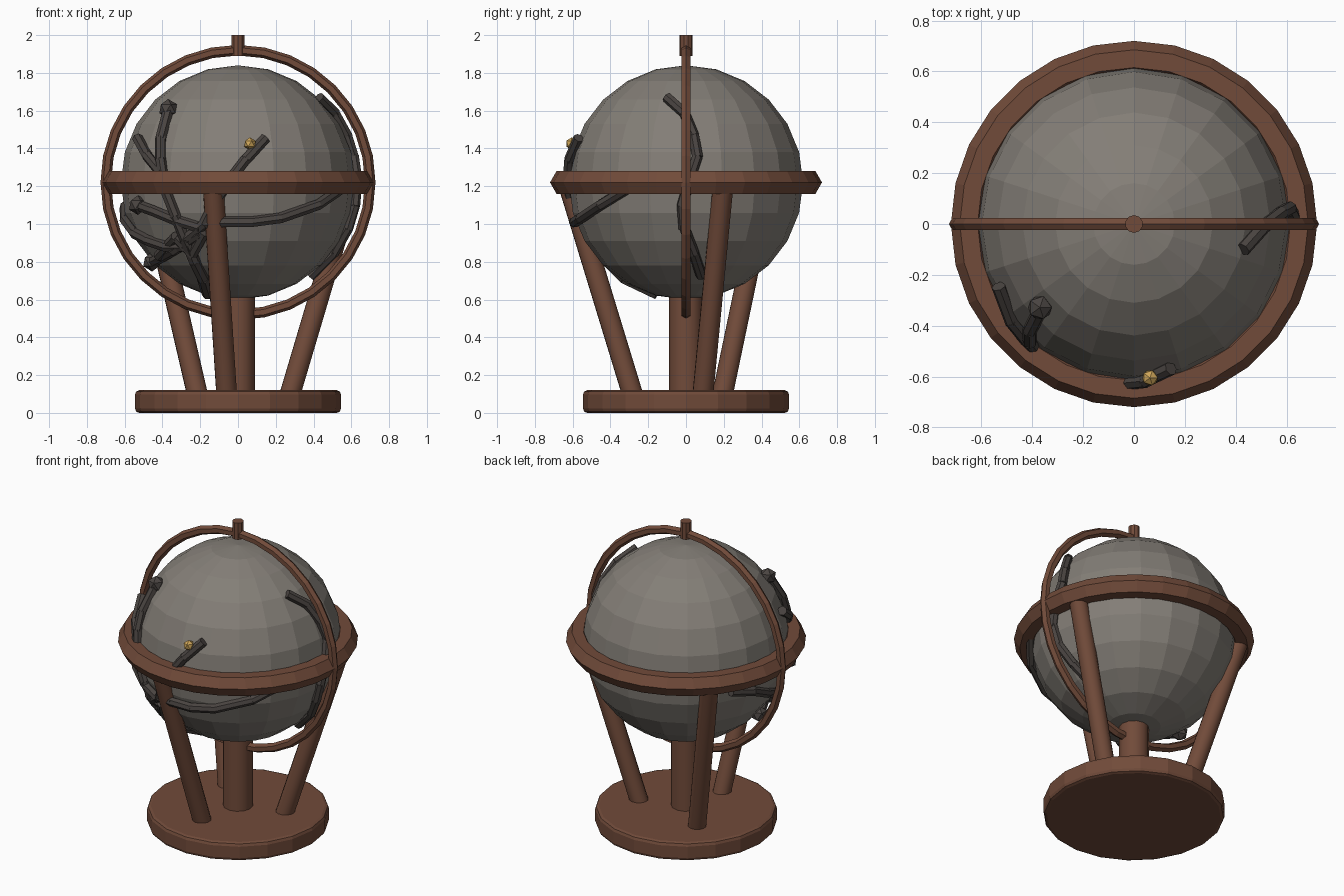
import bpy
from math import radians, sin, cos, sqrt
from mathutils import Vector

if "Cube" in bpy.data.objects:
    bpy.data.objects.remove(bpy.data.objects["Cube"], do_unlink=True)

CENTRE = Vector((0, 0, 1.22))
GLOBE_R = 0.62
VINE_R = 0.63


def material(name, colour):
    mat = bpy.data.materials.new(name)
    mat.use_nodes = True
    mat.diffuse_color = (*colour, 1)
    mat.node_tree.nodes["Principled BSDF"].inputs["Base Color"].default_value = (*colour, 1)
    return mat


wood = material("brown wood", (0.165, 0.07, 0.042))
stone = material("grey stone", (0.23, 0.21, 0.185))
bark = material("dark bark", (0.068, 0.058, 0.053))
gold = material("gold", (0.62, 0.38, 0.1))


def finish(name, mat, smooth=False):
    obj = bpy.context.object
    obj.name = name
    obj.data.materials.append(mat)
    if smooth:
        bpy.ops.object.shade_smooth_by_angle(angle=radians(40))
    return obj


def rod(name, start, end, radius, sides, mat, smooth=False):
    """Capped cylinder between two points."""
    start, end = Vector(start), Vector(end)
    axis = end - start
    bpy.ops.mesh.primitive_cylinder_add(
        vertices=sides, radius=radius, depth=axis.length,
        location=(start + end) / 2,
        rotation=axis.to_track_quat("Z", "Y").to_euler())
    return finish(name, mat, smooth)


def hoop(name, major, minor, segments, rotation=(0, 0, 0)):
    bpy.ops.mesh.primitive_torus_add(
        major_radius=major, minor_radius=minor, major_segments=segments,
        minor_segments=6, location=CENTRE, rotation=rotation)
    return finish(name, wood)


def ball(name, place, radius, mat):
    bpy.ops.mesh.primitive_ico_sphere_add(subdivisions=1, radius=radius, location=place)
    return finish(name, mat)


def depth(a, z):
    return sqrt(max(VINE_R ** 2 - a * a - (z - CENTRE.z) ** 2, 0))


def front(*points):
    """Points on the front of the globe, given as x and z."""
    return [Vector((x, -depth(x, z), z)) for x, z in points]


def side(sign, *points):
    """Points on one side of the globe, given as y and z."""
    return [Vector((sign * depth(y, z), y, z)) for y, z in points]


def vine(name, path, radius=0.029):
    """Chain of short straight pieces following the globe."""
    parts = [rod(name, a, b + (b - a).normalized() * 0.008, radius, 7, bark)
             for a, b in zip(path, path[1:])]
    for part in parts:
        part.select_set(True)
    bpy.context.view_layer.objects.active = parts[0]
    bpy.ops.object.join()
    bpy.context.object.name = name


# Stand: base disc, column and three splayed legs
base = rod("base", (0, 0, 0), (0, 0, 0.12), 0.545, 20, wood)
bevel = base.modifiers.new("rounded rim", "BEVEL")
bevel.width = 0.022
bevel.segments = 2
bevel.limit_method = "ANGLE"
bevel.angle_limit = radians(40)
rod("column", (0, 0, 0.11), (0, 0, 0.64), 0.09, 12, wood, True)
for i in range(3):
    a = radians(18 + 120 * i)
    rod(f"leg_{i + 1}", (0.29 * cos(a), 0.29 * sin(a), 0.1),
        (0.63 * cos(a), 0.63 * sin(a), 1.19), 0.056, 12, wood, True)

# Globe with its two hoops and the top pin
bpy.ops.mesh.primitive_uv_sphere_add(segments=20, ring_count=12, radius=GLOBE_R, location=CENTRE)
finish("globe", stone)
hoop("horizon_ring", 0.65, 0.07, 28)
hoop("meridian_ring", 0.7, 0.028, 32, (radians(90), 0, 0))
rod("top_pin", (0, 0, 1.89), (0, 0, 2), 0.035, 10, wood)

# Vines on the front, spreading from one tangle
vine("trunk_vine", front((-0.16, 0.63), (-0.185, 0.71), (-0.23, 0.8), (-0.28, 0.92)), 0.032)
vine("tall_vine", front((-0.28, 0.92), (-0.33, 1.04), (-0.385, 1.18), (-0.41, 1.34),
                        (-0.41, 1.45), (-0.37, 1.6)))
vine("forked_twig", front((-0.39, 1.25), (-0.48, 1.36), (-0.53, 1.45)))
vine("upper_twig", front((-0.2, 0.98), (-0.33, 1.02), (-0.45, 1.07), (-0.53, 1.1)))
vine("lower_twig", front((-0.2, 0.95), (-0.34, 0.86), (-0.45, 0.8)))
vine("tangle_twig", front((-0.42, 0.83), (-0.33, 0.93), (-0.24, 0.84), (-0.18, 0.95)))
vine("across_vine", front((-0.28, 0.92), (-0.18, 1), (-0.07, 1.01), (0.07, 1.01),
                          (0.22, 1.03), (0.42, 1.1), (0.55, 1.19)))
vine("gold_twig", front((-0.18, 1), (-0.13, 1.1), (-0.06, 1.21), (0.04, 1.34), (0.14, 1.45)))

# Vines wrapping round the two sides
vine("right_vine", front((-0.25, 0.88), (-0.38, 0.88), (-0.47, 0.91))
     + side(-1, (-0.16, 0.95), (0, 1.02), (0.15, 1.09), (0.3, 1.13)))
vine("left_vine", side(1, (-0.1, 1.67), (-0.01, 1.59), (0.04, 1.47), (0.06, 1.36), (0.02, 1.24),
                       (-0.02, 1.1), (-0.01, 0.98), (0.04, 0.85), (0.08, 0.73)))

# Buds at the tips, one of them gold
for i, tip in enumerate(front((-0.37, 1.61), (-0.53, 1.1), (-0.455, 0.8))):
    ball(f"bud_{i + 1}", tip, 0.052, bark)
ball("gold_bud", (0.063, -0.605, 1.425), 0.034, gold)
